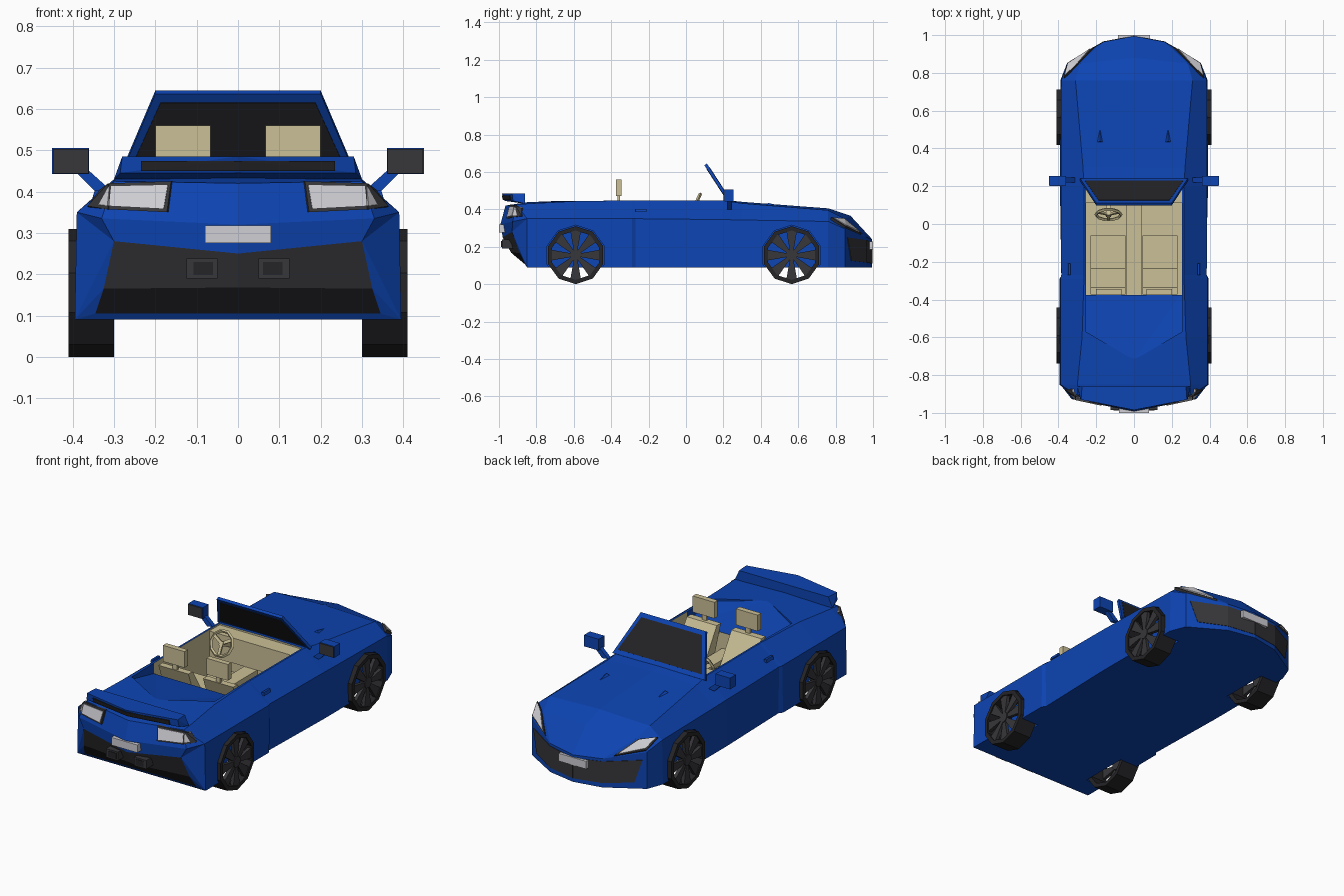
import bpy, bmesh, math
from mathutils import Vector, Matrix

if "Cube" in bpy.data.objects:
    bpy.data.objects.remove(bpy.data.objects["Cube"])


def material(name, rgb):
    m = bpy.data.materials.new(name)
    m.diffuse_color = (*rgb, 1)
    m.use_nodes = True
    m.node_tree.nodes["Principled BSDF"].inputs["Base Color"].default_value = m.diffuse_color
    return m


BLUE = material("blue paint", (0.004, 0.058, 0.45))
BEIGE = material("beige leather", (0.60, 0.53, 0.31))
GREY = material("dark grey trim", (0.038, 0.038, 0.043))
BLACK = material("black rubber and glass", (0.018, 0.018, 0.021))
WHITE = material("pale lamp", (0.62, 0.62, 0.66))


def finish(name, bm, *mats):
    bmesh.ops.remove_doubles(bm, verts=bm.verts, dist=1e-5)
    bmesh.ops.recalc_face_normals(bm, faces=bm.faces)
    me = bpy.data.meshes.new(name)
    bm.to_mesh(me)
    bm.free()
    for m in mats:
        me.materials.append(m)
    ob = bpy.data.objects.new(name, me)
    bpy.context.collection.objects.link(ob)
    return ob


def flip(pts):
    return [(-x, y, z) for x, y, z in pts]


def hull(name, pts, mat):
    bm = bmesh.new()
    vs = [bm.verts.new(p) for p in pts]
    res = bmesh.ops.convex_hull(bm, input=vs)
    junk = [v for v in set(res["geom_interior"] + res["geom_unused"]) if isinstance(v, bmesh.types.BMVert)]
    bmesh.ops.delete(bm, geom=junk, context="VERTS")
    bmesh.ops.dissolve_limit(bm, angle_limit=0.01, verts=bm.verts, edges=bm.edges)
    return finish(name, bm, mat)


def box(name, x, y, z, mat):
    return hull(name, [(a, b, c) for a in x for b in y for c in z], mat)


def mirrored(name, pts, faces, *mats):
    """Half mesh plus its reflection; each face is (indices, material index)."""
    bm = bmesh.new()
    for half in (pts, flip(pts)):
        vs = [bm.verts.new(p) for p in half]
        for ids, mi in faces:
            bm.faces.new([vs[i] for i in ids]).material_index = mi
    return finish(name, bm, *mats)


def plate(name, pts, push, mat, both=True):
    """Thin slab swept from pts by +-push."""
    push = Vector(push)
    solid = [tuple(Vector(p) + s * push) for p in pts for s in (-1, 1)]
    hull(name, solid, mat)
    if both:
        hull(name + "_mirror", flip(solid), mat)


def cylinder(name, x0, x1, y, z, r, mat):
    ring = [(r * math.sin(i * math.tau / 10), -r * math.cos(i * math.tau / 10)) for i in range(10)]
    return hull(name, [(x, y + a, z + b) for x in (x0, x1) for a, b in ring], mat)


def cut(ob, cutter):
    mod = ob.modifiers.new("cut", "BOOLEAN")
    mod.operation, mod.solver, mod.object = "DIFFERENCE", "EXACT", cutter
    mod.material_mode = "TRANSFER"
    bpy.context.view_layer.objects.active = ob
    bpy.ops.object.modifier_apply(modifier=mod.name)
    bpy.data.objects.remove(cutter)


# Main body: lofted sections (y, sill x, belt x, belt z, deck x, deck z, centre z)
sections = [(-.85, .395, .39, .35, .30, .43, .438), (-.60, .395, .39, .35, .275, .443, .448),
            (-.29, .395, .39, .35, .265, .448, .45), (-.27, .38, .385, .35, .265, .448, .45),
            (.20, .392, .387, .345, .265, .447, .45), (.30, .392, .387, .343, .27, .432, .44),
            (.76, .39, .385, .335, .31, .395, .405)]
bm = bmesh.new()
loops = []
for y, xb, xm, zm, xt, zt, zc in sections:
    half = [(xb, y, .09), (xm, y, zm), (xt, y, zt)]
    loops.append([bm.verts.new(p) for p in half + [(0, y, zc)] + flip(half[::-1])])
for a, b in zip(loops, loops[1:]):
    for i in range(7):
        j = (i + 1) % 7
        bm.faces.new((a[i], a[j], b[j], b[i]))
bm.faces.new(loops[0])
bm.faces.new(loops[-1])
body = finish("body", bm, BLUE)

# Cabin opening, sunken rear deck and wheel arches
cut(body, box("cabin_cutter", (-.255, .255), (-.375, .20), (.2, .7), BEIGE))
deck = [(.255, -.36, .385), (.255, -.57, .43), (0, -.72, .445),
        (.255, -.36, .6), (.255, -.57, .6), (0, -.72, .6)]
cut(body, hull("deck_cutter", deck + flip(deck), BLUE))
WHEELS = [(s, y) for s in (-1, 1) for y in (-.59, .565)]
for s, y in WHEELS:
    cut(body, cylinder("arch_cutter", s * .285, s * .5, y, .155, .16, BLUE))

# Tail with recessed diffuser
tail = [(0, -.85, .09), (.395, -.85, .09), (0, -.86, .105), (.345, -.86, .105),
        (0, -.935, .168), (.325, -.89, .165), (0, -.98, .25), (.30, -.93, .28),
        (.39, -.85, .35), (0, -.992, .32), (.33, -.927, .335),
        (0, -.965, .42), (.30, -.905, .425), (0, -.85, .438), (.30, -.85, .43)]
mirrored("tail", tail, [((0, 1, 3, 2), 0), ((2, 3, 5, 4), 2), ((4, 5, 7, 6), 1), ((6, 7, 10, 9), 0),
                        ((9, 10, 12, 11), 0), ((11, 12, 14, 13), 0), ((1, 7, 5), 0), ((1, 5, 3), 0),
                        ((1, 8, 7), 0), ((8, 10, 7), 0), ((8, 12, 10), 0), ((8, 14, 12), 0)],
         BLUE, GREY, BLACK)

# Nose
nose = [(0, .76, .09), (.39, .76, .09), (.355, .85, .09), (.16, .965, .09), (0, .995, .09),
        (.385, .76, .335), (.355, .85, .295), (.16, .965, .25), (0, .995, .24),
        (.31, .76, .395), (0, .76, .405), (.285, .85, .35), (0, .88, .365)]
mirrored("nose", nose, [((0, 1, 2, 3, 4), 0), ((1, 5, 6, 2), 0), ((2, 6, 7, 3), 0), ((3, 7, 8, 4), 0),
                        ((10, 9, 11, 12), 0), ((12, 11, 7, 8), 0), ((11, 6, 7), 0), ((9, 5, 6, 11), 0)], BLUE)

# Grille, headlights and front plate
plate("grille_centre", [(0, .993, .11), (.16, .963, .115), (.16, .963, .235), (0, .993, .225)],
      (.001, .004, 0), GREY)
plate("grille_side", [(.16, .963, .115), (.30, .881, .125), (.335, .86, .25), (.16, .963, .235)],
      (.002, .004, 0), GREY)
plate("headlight_frame", [(.37, .775, .352), (.35, .85, .302), (.21, .935, .266), (.295, .845, .346)],
      (.003, .003, .006), GREY)
plate("headlight", [(.362, .785, .348), (.345, .85, .308), (.23, .925, .275), (.30, .845, .341)],
      (.004, .004, .009), WHITE)
box("front_plate", (-.085, .085), (.96, 1.0), (.185, .228), WHITE)


# Tail lights, rear plate and exhausts
def rear_y(x, z):
    return -.995 + .197 * x + .3 * max(z - .33, 0) + 1.1 * max(x - .31, 0)


for name, mat, t, shape in (
        ("taillight_frame", GREY, .006, [(.16, .425), (.31, .42), (.355, .36), (.17, .35)]),
        ("taillight", WHITE, .009, [(.168, .416), (.305, .413), (.345, .366), (.178, .359)])):
    inner, mid = [(x, rear_y(x, z), z) for x, z in shape[:1] + shape[3:]], (.31, shape[3][1] + .007)
    mx, mz = mid
    inner += [(shape[1][0], rear_y(*shape[1]), shape[1][1]), (mx, rear_y(mx, mz), mz)]
    plate(name, inner, (.002, -t, 0), mat)
    x, z = shape[2]
    corner = [inner[2], inner[3], (x, rear_y(x, z), z), (x + .005, -.875, z + .005), (x - .025, -.875, z + .045)]
    plate(name + "_corner", corner, (t * .7, -t * .7, 0), mat)
box("rear_plate", (-.08, .08), (-1.0, -.96), (.275, .318), WHITE)
for s in (-1, 1):
    box("exhaust", (s * .05, s * .125), (-.985, -.90), (.19, .238), GREY)
    box("exhaust_hole", (s * .06, s * .108), (-.988, -.95), (.198, .23), BLACK)

# Spoiler with dark brake strip
wing = [(.275, -.86, .485), (.28, -.93, .485), (0, -.985, .485), (.30, -.86, .43),
        (.285, -.925, .445), (0, -.97, .445)]
hull("spoiler", wing + flip(wing), BLUE)
plate("brake_strip", [(0, -.974, .45), (.235, -.934, .45), (.235, -.939, .474), (0, -.98, .474)],
      (0, -.005, 0), BLACK)

# Windscreen
N = Vector((0, .835, .55))
for name, mat, t, half in (("screen_frame", BLUE, .008, [(.285, .235, .44), (.20, .105, .64)]),
                           ("screen_glass", BLACK, .010, [(.26, .222, .46), (.187, .118, .62)])):
    plate(name, half + flip(half), N * t, mat, both=False)

# Wing mirrors, door handles and bonnet vents
for s in (-1, 1):
    box("mirror", (s * .36, s * .45), (.205, .255), (.442, .505), BLUE)
    box("mirror_glass", (s * .362, s * .448), (.20, .207), (.444, .503), GREY)
    hull("mirror_stalk", [(s * x, y, z) for x, z in ((.31, .405), (.345, .40), (.36, .45), (.395, .45))
                          for y in (.22, .245)], BLUE)
    hull("door_handle", [(s * x, y, z) for x, z in ((.335, .385), (.352, .385), (.335, .402), (.347, .402))
                         for y in (-.27, -.21)], BLUE)
    hull("bonnet_vent", [(s * .16, .43, .42), (s * .20, .43, .42), (s * .18, .50, .42),
                         (s * .18, .44, .434)], BLUE)

# Interior
box("console", (-.04, .04), (-.375, .12), (.19, .30), BEIGE)
box("dashboard", (-.254, .254), (.11, .20), (.30, .44), BEIGE)
for s in (-1, 1):
    x = (s * .045, s * .23)
    box("seat_cushion", x, (-.33, -.06), (.19, .28), BEIGE)
    hull("seat_back", [(a, y, z) for a in x for y, z in
                       ((-.23, .27), (-.31, .27), (-.335, .44), (-.372, .44))], BEIGE)
    box("headrest", (s * .067, s * .20), (-.375, -.345), (.47, .56), BEIGE)
    box("headrest_post", (s * .12, s * .147), (-.367, -.352), (.43, .475), BEIGE)

# Steering wheel
CENTRE = Vector((-.135, .05, .425))
TILT = Matrix.Translation(CENTRE) @ Matrix.Rotation(math.radians(65), 4, "X")
bpy.ops.mesh.primitive_torus_add(major_segments=10, minor_segments=4, major_radius=.066, minor_radius=.009)
rim = bpy.context.object
rim.name = "steering_wheel"
rim.matrix_world = TILT
rim.data.materials.append(BEIGE)
for k in range(3):
    spoke = box("steering_spoke", (-.008, .008), (0, .065), (-.005, .005), BEIGE)
    spoke.matrix_world = TILT @ Matrix.Rotation(math.radians(60 + 120 * k), 4, "Z")
column = box("steering_column", (-.012, .012), (-.012, .012), (-.10, .008), BEIGE)
column.matrix_world = TILT

# Wheels: open ten-sided tyre tube, eight spokes, hub
for s, y in WHEELS:
    bm = bmesh.new()
    rows = []
    for i in range(10):
        a = i * math.tau / 10
        rows.append([bm.verts.new((s * x, y + r * math.sin(a), .155 - r * math.cos(a)))
                     for x, r in ((.30, .155), (.41, .155), (.41, .132), (.30, .132))])
    for a, b in zip(rows, rows[1:] + rows[:1]):
        for i in range(4):
            j = (i + 1) % 4
            bm.faces.new((a[i], a[j], b[j], b[i]))
    finish("tyre", bm, BLACK)
    cylinder("hub", s * .37, s * .408, y, .155, .03, GREY)
    for k in range(8):
        c, d = math.cos(k * math.pi / 4), math.sin(k * math.pi / 4)
        hull("wheel_spoke", [(s * x, y + r * d + w * c, .155 + r * c - w * d) for x in (.385, .404)
                             for r, h in ((.015, .008), (.138, .030)) for w in (-h, h)], GREY)
